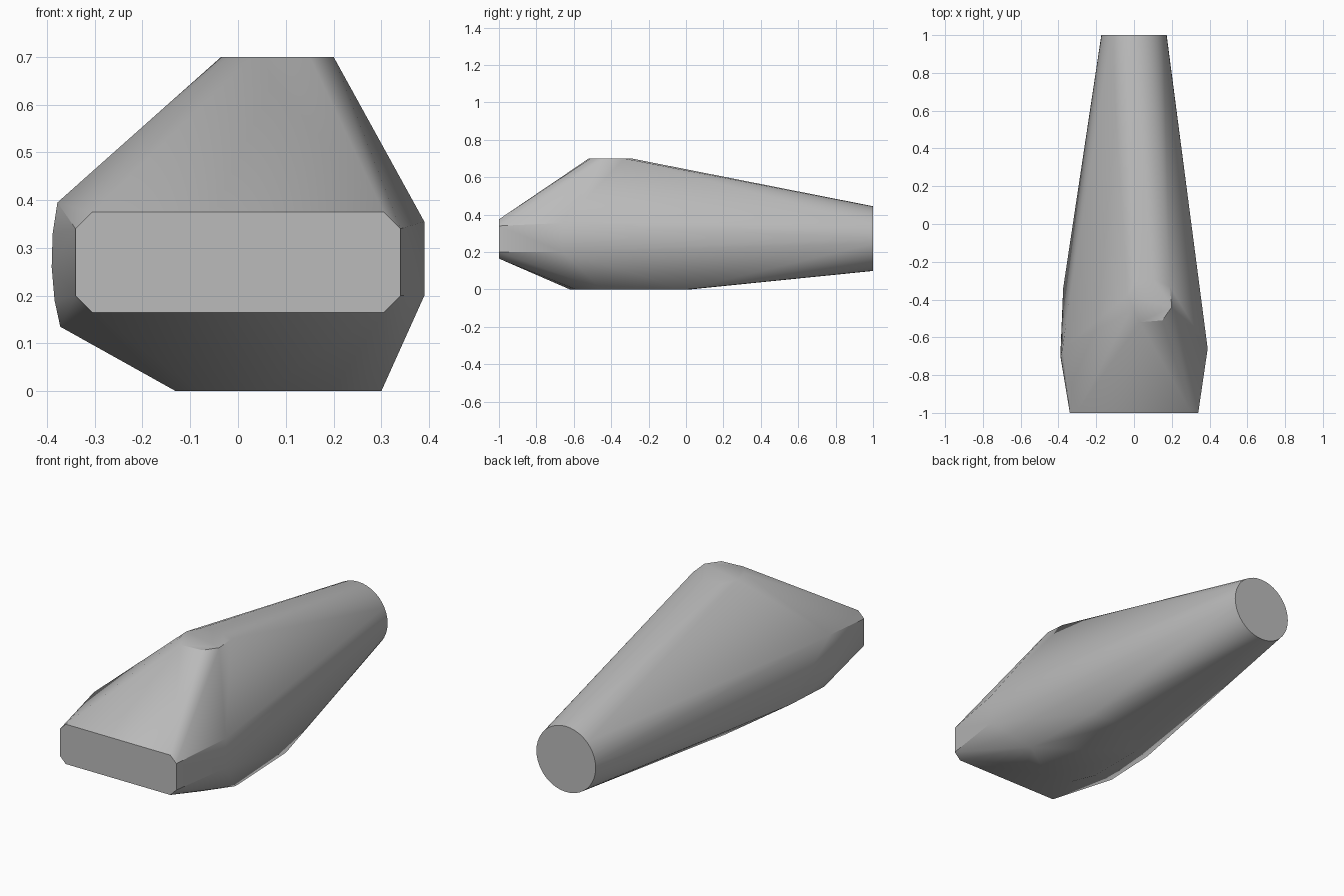
import bpy
import bmesh
import math

cube = bpy.data.objects.get("Cube")
if cube:
    bpy.data.objects.remove(cube, do_unlink=True)

grey = bpy.data.materials.new("plain grey")
grey.use_nodes = True
colour = (0.5, 0.5, 0.5, 1)
grey.diffuse_color = colour
grey.node_tree.nodes["Principled BSDF"].inputs["Base Color"].default_value = colour


def chamfered_end(y, half, low, high, cut):
    """Flat rectangular end with clipped corners."""
    points = []
    for side in (-1, 1):
        for z, inward in ((low, 1), (high, -1)):
            points += [(side * half, y, z + inward * cut), (side * (half - cut), y, z)]
    return points


def round_end(y, radius, height, sides):
    """Circular end facing along y."""
    angles = [math.tau * i / sides for i in range(sides)]
    return [(radius * math.cos(a), y, height + radius * math.sin(a)) for a in angles]


def level(z, outline):
    """Flat outline at one height."""
    return [(x, y, z) for x, y in outline]


# Outlines that the faceted body is stretched over
front_end = chamfered_end(-1, 0.34, 0.165, 0.375, 0.035)
back_end = round_end(1, 0.173, 0.272, 40)
crown = level(0.7, [(0.03, -0.52), (0.15, -0.51), (0.2, -0.44), (0.19, -0.33),
                    (0.1, -0.29), (0, -0.31), (-0.035, -0.38), (-0.02, -0.46)])
base = level(0, [(0.3, -0.45), (0.28, 0), (0.2, -0.59), (0.05, -0.62), (-0.08, -0.58),
                 (-0.13, -0.46), (-0.13, -0.15), (-0.05, 0), (0.1, 0.02)])
left_flank = [(0.39, -0.66, 0.2), (0.39, -0.66, 0.355)]
right_flank = [(-0.378, -0.66, 0.395), (-0.388, -0.7, 0.33), (-0.39, -0.7, 0.26),
               (-0.384, -0.68, 0.19), (-0.372, -0.62, 0.135), (-0.375, -0.34, 0.15)]

# Body: one tight convex skin around all outlines
bm = bmesh.new()
for point in front_end + back_end + crown + base + left_flank + right_flank:
    bm.verts.new(point)
hull = bmesh.ops.convex_hull(bm, input=bm.verts)
spare = {v for v in hull["geom_interior"] + hull["geom_unused"]
         if isinstance(v, bmesh.types.BMVert)}
bmesh.ops.delete(bm, geom=list(spare), context="VERTS")
bmesh.ops.dissolve_limit(bm, angle_limit=math.radians(0.5), verts=bm.verts, edges=bm.edges)
bmesh.ops.recalc_face_normals(bm, faces=bm.faces)

mesh = bpy.data.meshes.new("tapered_body")
bm.to_mesh(mesh)
bm.free()
mesh.materials.append(grey)
body = bpy.data.objects.new("tapered_body", mesh)
bpy.context.collection.objects.link(body)

# Soft facets with crisp ends
bpy.ops.object.select_all(action="DESELECT")
body.select_set(True)
bpy.context.view_layer.objects.active = body
bpy.ops.object.shade_smooth_by_angle(angle=math.radians(30))
